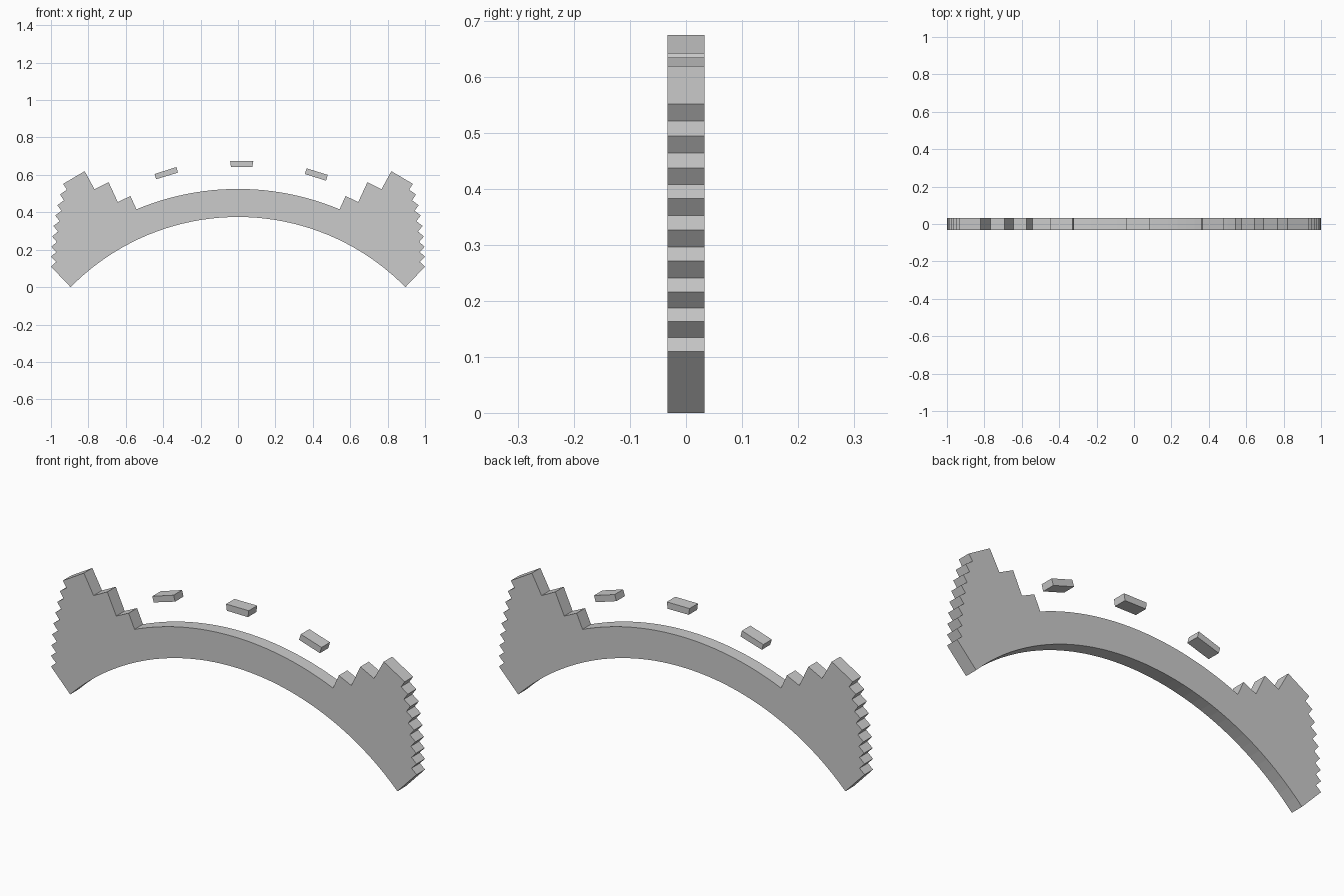
import bpy, bmesh
from math import sin, cos, asin

if "Cube" in bpy.data.objects:
    bpy.data.objects.remove(bpy.data.objects["Cube"])

HALF = 0.033     # half depth
CZ = -0.88       # height of the arc centre
R_IN, R_OUT = 1.255, 1.405


def extrude_profile(name, pts):
    """Flat x/z outline extruded through the depth."""
    bm = bmesh.new()
    face = bm.faces.new([bm.verts.new((x, -HALF, z)) for x, z in pts])
    ext = bmesh.ops.extrude_face_region(bm, geom=[face])
    verts = [g for g in ext["geom"] if isinstance(g, bmesh.types.BMVert)]
    bmesh.ops.translate(bm, verts=verts, vec=(0, 2 * HALF, 0))
    bmesh.ops.recalc_face_normals(bm, faces=bm.faces)
    mesh = bpy.data.meshes.new(name)
    bm.to_mesh(mesh)
    bm.free()
    obj = bpy.data.objects.new(name, mesh)
    bpy.context.collection.objects.link(obj)
    return obj


def arc(radius, x_end, n):
    """Points from +x_end to -x_end along a circle about (0, CZ)."""
    a = asin(x_end / radius)
    return [(radius * sin(a - 2 * a * i / n), CZ + radius * cos(a - 2 * a * i / n))
            for i in range(n + 1)]


# Serrated outer end: tooth tips, each preceded by its notch
tip_x = [1.0, 1.0, 0.998, 0.994, 0.987, 0.977, 0.966, 0.952, 0.935]
tip_z = [0.110, 0.163, 0.216, 0.271, 0.327, 0.383, 0.438, 0.495, 0.552]
side = [(tip_x[0], tip_z[0])]
for x, z, z_prev in zip(tip_x[1:], tip_z[1:], tip_z):
    notch_z = z_prev + 0.46 * (z - z_prev)
    side += [(x - (z - notch_z) * x / (z - CZ), notch_z), (x, z)]

# Stepped bricks falling towards the arch crown
side += [(0.82, 0.62), (0.767, 0.523), (0.692, 0.561), (0.643, 0.455), (0.575, 0.487)]

# Arch body: right side, extrados, mirrored left side, intrados
outline = side + arc(R_OUT, 0.543, 24)
outline += [(-x, z) for x, z in reversed(side)]
outline += [(-x, z) for x, z in arc(R_IN, 0.895, 40)]
extrude_profile("arch_body", outline)

# Loose bricks above the crown
bricks = {
    "left_brick": [(-0.446, 0.605), (-0.329, 0.642), (-0.321, 0.612), (-0.438, 0.577)],
    "middle_brick": [(-0.042, 0.675), (0.082, 0.675), (0.077, 0.642), (-0.038, 0.643)],
    "right_brick": [(0.367, 0.635), (0.480, 0.600), (0.471, 0.569), (0.357, 0.605)],
}
for name, pts in bricks.items():
    extrude_profile(name, pts)
